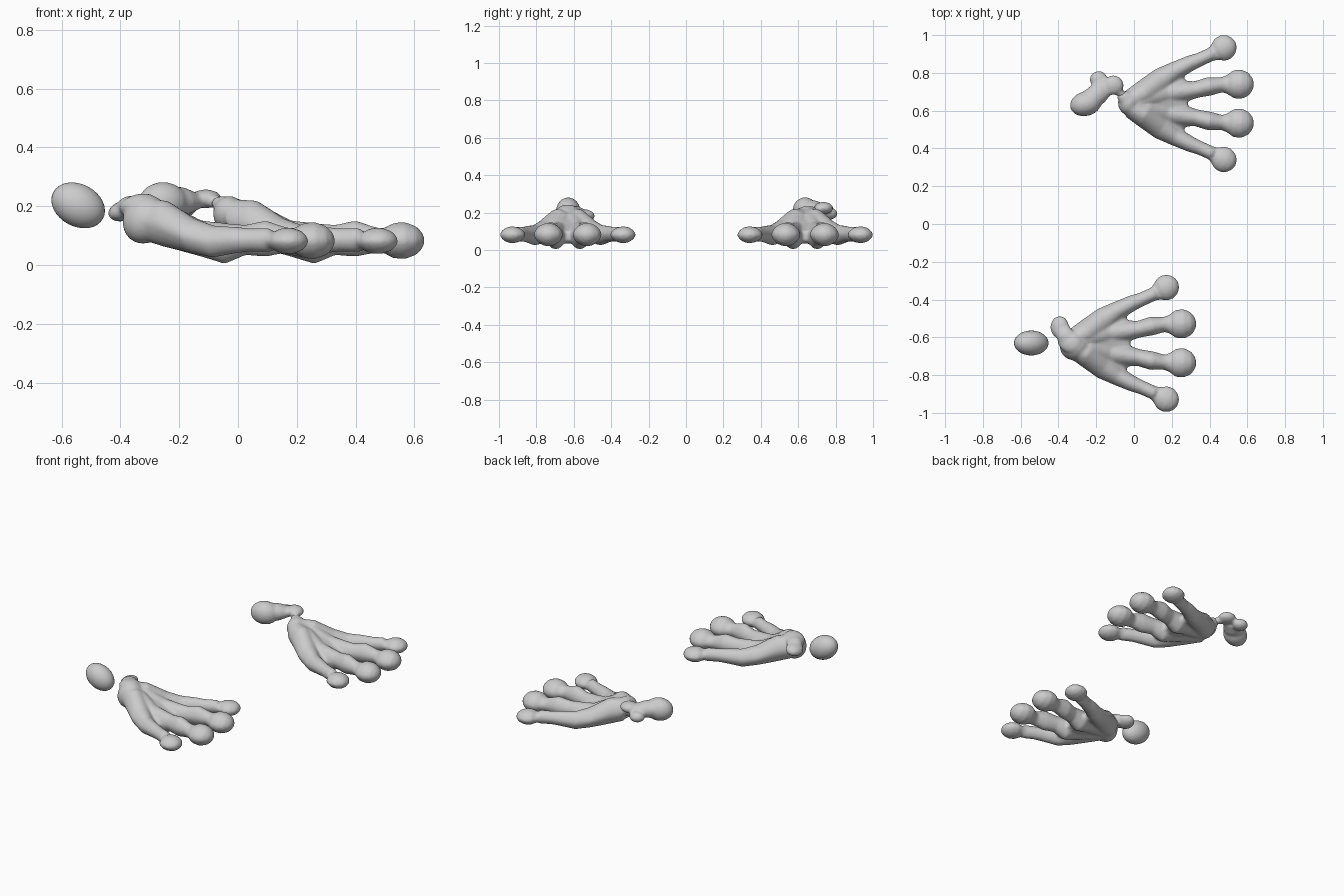
import bpy, bmesh
from math import sin, cos, pi, radians
from mathutils import Vector, Matrix

if "Cube" in bpy.data.objects:
    bpy.data.objects.remove(bpy.data.objects["Cube"])

grey = bpy.data.materials.new("clay_grey")
grey.use_nodes = True
grey.diffuse_color = (0.6, 0.6, 0.6, 1)
grey.node_tree.nodes["Principled BSDF"].inputs["Base Color"].default_value = (0.6, 0.6, 0.6, 1)
SIDES = 20


def rounded_tip(path):
    """Swell the last point of a path into a rounded pad."""
    x, y, z, ry, rz = path[-1]
    px, py = path[-2][:2]
    d = Vector((x - px, y - py)).normalized()
    pad = []
    for a in (-50, -20, 10, 40, 65, 83):
        s, c = sin(radians(a)) * ry, cos(radians(a))
        pad.append((x + d.x * s, y + d.y * s, z, ry * c, rz * c))
    return path[:-1] + pad


def tube(bm, path, sharp=1.0):
    """Loft sections (x, y, z, half width, half height); sharp > 1 gives a lens."""
    rings = []
    for i, (x, y, z, ry, rz) in enumerate(path):
        a, b = path[max(i - 1, 0)], path[min(i + 1, len(path) - 1)]
        d = Vector((b[0] - a[0], b[1] - a[1], 0)).normalized()
        side = Vector((-d.y, d.x, 0))
        ring = []
        for k in range(SIDES):
            t = 2 * pi * k / SIDES
            h = sin(t) * abs(sin(t)) ** (sharp - 1)
            ring.append(bm.verts.new(Vector((x, y, z)) + side * ry * cos(t) + Vector((0, 0, rz * h))))
        rings.append(ring)
    for r, s in zip(rings, rings[1:]):
        for k in range(SIDES):
            n = (k + 1) % SIDES
            bm.faces.new((r[k], r[n], s[n], s[k]))
    bm.faces.new(rings[0][::-1])
    bm.faces.new(rings[-1])


def blob(bm, centre, radii, tilt=0, turn=0):
    m = (Matrix.Translation(centre) @ Matrix.Rotation(radians(turn), 4, 'Z')
         @ Matrix.Rotation(radians(tilt), 4, 'Y') @ Matrix.Diagonal((*radii, 1)))
    bmesh.ops.create_uvsphere(bm, u_segments=32, v_segments=16, radius=1, matrix=m)


def finish(bm, name, location=(0, 0, 0), fuse=True):
    bmesh.ops.recalc_face_normals(bm, faces=bm.faces)
    mesh = bpy.data.meshes.new(name)
    bm.to_mesh(mesh)
    bm.free()
    mesh.materials.append(grey)
    mesh.shade_smooth()
    ob = bpy.data.objects.new(name, mesh)
    ob.location = location
    bpy.context.collection.objects.link(ob)
    if fuse:
        r = ob.modifiers.new("fuse", 'REMESH')
        r.mode = 'VOXEL'
        r.voxel_size = 0.008
        r.use_smooth_shade = True
        s = ob.modifiers.new("soften", 'SMOOTH')
        s.factor = 0.5
        s.iterations = 6
    return ob


# Digit centre lines for one side, mirrored for the other
OUTER = [(-.02, .02, .155, .055, .07), (.06, .06, .14, .07, .08), (.15, .13, .1, .065, .06),
         (.22, .175, .08, .05, .055), (.3, .215, .085, .042, .045), (.35, .235, .085, .037, .04),
         (.41, .262, .085, .037, .042), (.475, .295, .082, .07, .046)]
INNER = [(-.02, .01, .155, .055, .07), (.08, .03, .13, .06, .075), (.18, .055, .09, .06, .062),
         (.26, .065, .073, .058, .07), (.33, .075, .085, .045, .052), (.4, .092, .09, .05, .062),
         (.465, .1, .085, .04, .045), (.555, .103, .083, .08, .064)]
PALM = [(-.02, 0, .155, .06, .06), (.03, 0, .145, .11, .07), (.1, 0, .12, .14, .06),
        (.2, 0, .085, .18, .05), (.25, 0, .075, .17, .04), (.285, 0, .075, .1, .025)]


def foot_mesh():
    bm = bmesh.new()
    for s in (1, -1):
        for digit in (OUTER, INNER):
            tube(bm, [(x, s * y, z, a, b) for x, y, z, a, b in rounded_tip(digit)], 1.25)
    tube(bm, PALM)
    return bm


# Left foot with its narrow ankle
bm = foot_mesh()
blob(bm, (-.03, .005, .175), (.055, .065, .06))
tube(bm, [(.0, .0, .18, .06, .045), (-.05, .03, .2, .04, .035), (-.08, .05, .21, .02, .02)])
finish(bm, "left_foot", (0, .637, 0))

# Left leg stump: large lobe, two small knobs and the thin link to the ankle
bm = bmesh.new()
blob(bm, (-.255, .637, .212), (.085, .065, .07), 0, 15)
tube(bm, [(-.25, .64, .215, .06, .055), (-.19, .69, .215, .057, .05), (-.15, .73, .215, .05, .03)])
blob(bm, (-.187, .765, .195), (.047, .045, .033))
blob(bm, (-.11, .735, .225), (.055, .052, .032))
tube(bm, [(-.11, .73, .222, .035, .026), (-.075, .695, .215, .022, .022), (-.05, .675, .205, .022, .022)])
finish(bm, "left_leg_stump")

# Right foot with its rounded heel and side knob
bm = foot_mesh()
blob(bm, (-.01, -.015, .155), (.075, .075, .085), 30)
blob(bm, (-.035, .01, .205), (.07, .06, .035), -15, -35)
tube(bm, [(-.02, .0, .21, .05, .03), (-.065, .05, .205, .045, .03), (-.08, .08, .19, .045, .03)])
blob(bm, (-.088, .085, .183), (.05, .06, .034), -15)
finish(bm, "right_foot", (-.305, -.632, 0))

# Right leg ball, tilted toward the foot
bm = bmesh.new()
blob(bm, (-.544, -.63, .203), (.096, .066, .072), 28)
finish(bm, "right_leg_ball", fuse=False)
